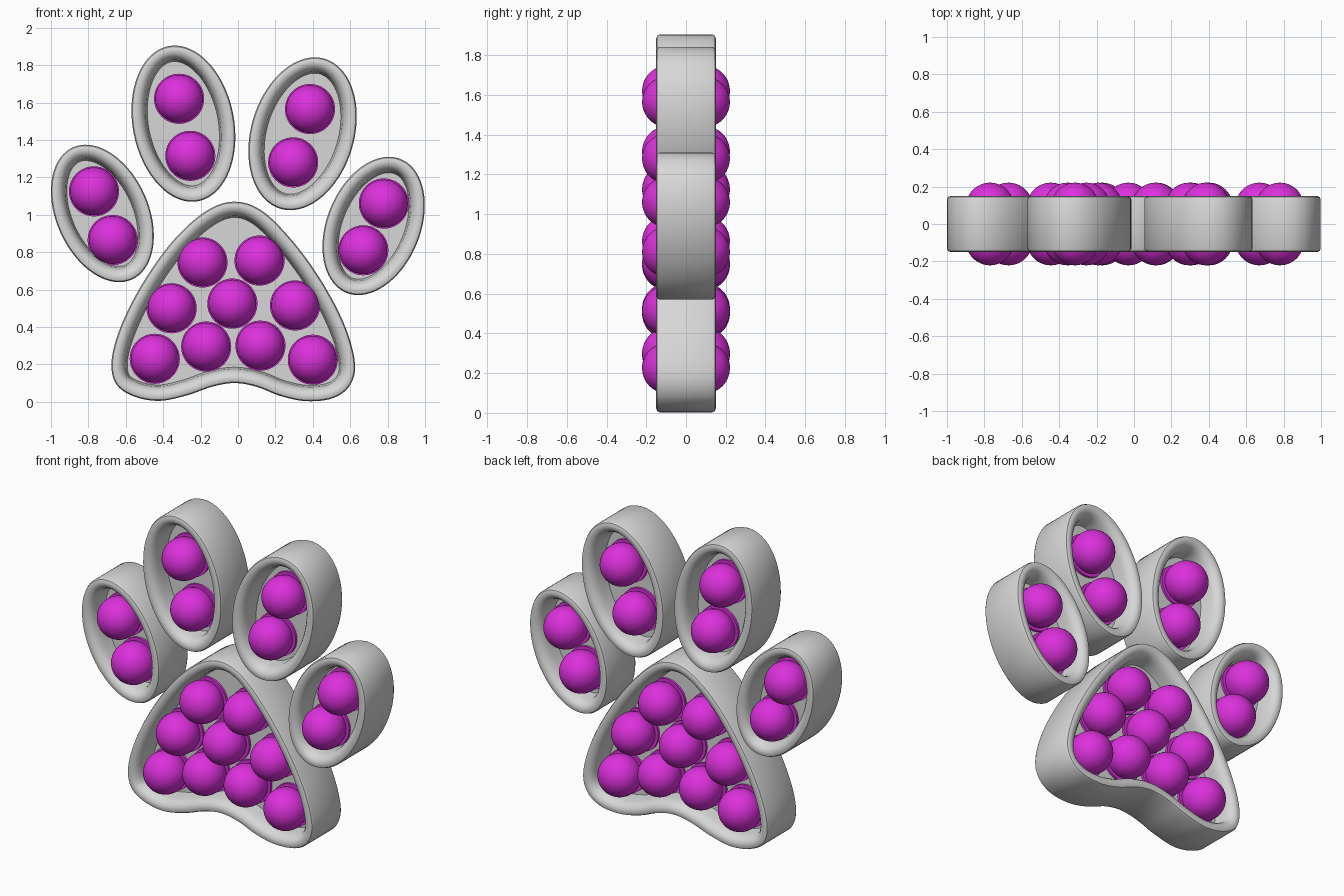
import bpy, bmesh
from math import cos, sin, pi, radians
from mathutils import Vector, Matrix
from mathutils.geometry import normal

cube = bpy.data.objects.get("Cube")
if cube:
    bpy.data.objects.remove(cube, do_unlink=True)


def make_material(name, rgb):
    mat = bpy.data.materials.new(name)
    mat.use_nodes = True
    mat.diffuse_color = (*rgb, 1)
    mat.node_tree.nodes["Principled BSDF"].inputs["Base Color"].default_value = (*rgb, 1)
    return mat


GREY = make_material("light_grey", (0.68, 0.68, 0.68))
PURPLE = make_material("bright_purple", (0.72, 0.03, 0.72))

# Half of the rim section, from outer wall to recessed floor: (inset, depth from the middle)
HALF_RIM = [(0, 0.132), (0.006, 0.145), (0.02, 0.15), (0.038, 0.148), (0.055, 0.138),
            (0.068, 0.12), (0.076, 0.095), (0.08, 0.06), (0.085, 0.02)]
SECTION = [(i, -d) for i, d in reversed(HALF_RIM)] + HALF_RIM


def finish(bm, name, mat):
    bmesh.ops.recalc_face_normals(bm, faces=bm.faces)
    mesh = bpy.data.meshes.new(name)
    bm.to_mesh(mesh)
    bm.free()
    mesh.materials.append(mat)
    obj = bpy.data.objects.new(name, mesh)
    bpy.context.collection.objects.link(obj)
    bpy.ops.object.select_all(action='DESELECT')
    obj.select_set(True)
    bpy.context.view_layer.objects.active = obj
    bpy.ops.object.shade_smooth_by_angle(angle=radians(40))
    return obj


def tray(name, outline):
    """Sweep the rim section round a counter-clockwise outline and close both floors."""
    n = len(outline)
    inward = []
    for k in range(n):
        t = (outline[(k + 1) % n] - outline[k - 1]).normalized()
        inward.append(Vector((-t.y, t.x)))
    bm = bmesh.new()
    rings = []
    for inset, y in SECTION:
        pts = [p + q * inset for p, q in zip(outline, inward)]
        rings.append([bm.verts.new((p.x, y, p.y)) for p in pts])
    for a, b in zip(rings, rings[1:]):
        for k in range(n):
            j = (k + 1) % n
            bm.faces.new((a[k], a[j], b[j], b[k]))
    bm.faces.new(rings[0])
    bm.faces.new(rings[-1])
    return finish(bm, name, GREY)


def ellipse(cx, cz, long, short, lean, n=72):
    """Upright ellipse leaning towards +x by the given degrees."""
    c, s = cos(radians(lean)), sin(radians(lean))
    pts = []
    for k in range(n):
        u, v = short * cos(2 * pi * k / n), long * sin(2 * pi * k / n)
        pts.append(Vector((cx + u * c + v * s, cz - u * s + v * c)))
    return pts


def closed_spline(points, steps=6):
    """Smooth closed curve through the points."""
    p = [Vector(q) for q in points]
    n, out = len(p), []
    for k in range(n):
        a, b, c, d = p[k - 1], p[k], p[(k + 1) % n], p[(k + 2) % n]
        for i in range(steps):
            t = i / steps
            out.append(0.5 * (2 * b + (c - a) * t + (2 * a - 5 * b + 4 * c - d) * t ** 2
                              + (3 * b - a - 3 * c + d) * t ** 3))
    return out


def bubbles(name, centres):
    """A ball on each side of the floor, with a round collar at its base."""
    bm = bmesh.new()
    turn = Matrix.Rotation(pi / 2, 4, 'X')
    for x, z in centres:
        for y in (-0.093, 0.093):
            bmesh.ops.create_uvsphere(bm, u_segments=40, v_segments=24, radius=0.128,
                                      matrix=Matrix.Translation((x, y, z)) @ turn)
        bmesh.ops.create_cone(bm, cap_ends=True, segments=48, radius1=0.134, radius2=0.134,
                              depth=0.07, matrix=Matrix.Translation((x, 0, z)) @ turn)
    return finish(bm, name, PURPLE)


# Toes: outline and the two bubbles inside each
TOES = {
    "right_inner_toe": ((-0.292, 1.487, 0.422, 0.271, -10.9), [(-0.315, 1.62), (-0.255, 1.315)]),
    "left_inner_toe": ((0.345, 1.433, 0.418, 0.276, 16.4), [(0.385, 1.565), (0.295, 1.28)]),
    "right_outer_toe": ((-0.725, 1.007, 0.387, 0.247, -24), [(-0.77, 1.125), (-0.67, 0.865)]),
    "left_outer_toe": ((0.725, 0.94, 0.386, 0.25, 22.2), [(0.78, 1.06), (0.67, 0.81)]),
}
for toe, (shape, centres) in TOES.items():
    tray(toe, ellipse(*shape))
    bubbles(toe + "_bubbles", centres)

# Main pad, outlined counter-clockwise from its top
PAD = [(-0.02, 1.07), (-0.17, 1.02), (-0.34, 0.87), (-0.5, 0.65), (-0.62, 0.42), (-0.675, 0.23),
       (-0.655, 0.1), (-0.56, 0.03), (-0.42, 0.005), (-0.27, 0.035), (-0.14, 0.08), (-0.02, 0.1),
       (0.1, 0.08), (0.23, 0.03), (0.37, 0.003), (0.51, 0.02), (0.6, 0.09), (0.625, 0.21),
       (0.57, 0.41), (0.45, 0.64), (0.3, 0.85), (0.13, 1.02)]
tray("main_pad", closed_spline(PAD))
bubbles("main_pad_bubbles", [(-0.19, 0.745), (0.115, 0.755), (-0.355, 0.5), (-0.03, 0.525),
                             (0.305, 0.515), (-0.445, 0.23), (-0.17, 0.295), (0.12, 0.3),
                             (0.4, 0.225)])
